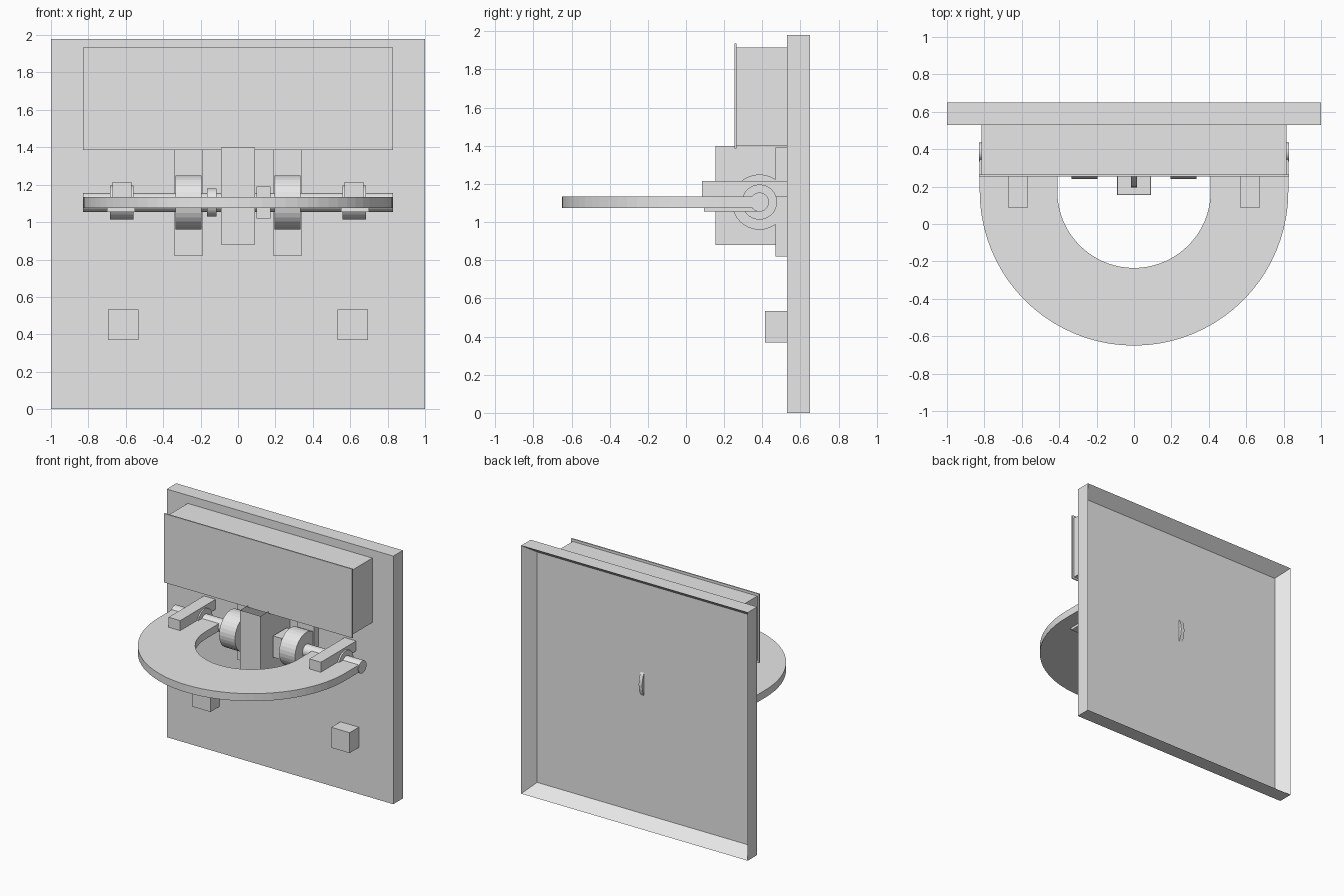
import bpy, bmesh
from math import pi, cos, sin
from mathutils import Matrix, Vector

old = bpy.data.objects.get("Cube")
if old:
    bpy.data.objects.remove(old)

grey = bpy.data.materials.new("light grey")
grey.use_nodes = True
grey.diffuse_color = (0.8, 0.8, 0.8, 1)
grey.node_tree.nodes["Principled BSDF"].inputs["Base Color"].default_value = (0.8, 0.8, 0.8, 1)

AXLE_Y, AXLE_Z = 0.385, 1.105


def finish(name, bm):
    bmesh.ops.recalc_face_normals(bm, faces=bm.faces)
    mesh = bpy.data.meshes.new(name)
    bm.to_mesh(mesh)
    bm.free()
    mesh.materials.append(grey)
    obj = bpy.data.objects.new(name, mesh)
    bpy.context.collection.objects.link(obj)
    return obj


def box_mesh(x, y, z):
    """Box from three (low, high) ranges."""
    bm = bmesh.new()
    bmesh.ops.create_cube(bm, size=1)
    lo, hi = Vector((x[0], y[0], z[0])), Vector((x[1], y[1], z[1]))
    for v in bm.verts:
        v.co = Vector(((lo + hi)[i] / 2 + v.co[i] * (hi - lo)[i] for i in range(3)))
    return bm


def box(name, x, y, z):
    return finish(name, box_mesh(x, y, z))


def disc(name, x, radius, sides=32):
    """Cylinder on the axle line, spanning the x range."""
    bm = bmesh.new()
    place = Matrix.Translation(((x[0] + x[1]) / 2, AXLE_Y, AXLE_Z)) @ Matrix.Rotation(pi / 2, 4, 'Y')
    bmesh.ops.create_cone(bm, cap_ends=True, segments=sides, radius1=radius,
                          radius2=radius, depth=x[1] - x[0], matrix=place)
    return finish(name, bm)


def push_in(bm, axis, border, depth):
    """Inset the face pointing along axis and sink it."""
    bm.normal_update()
    face = max(bm.faces, key=lambda f: f.normal.dot(axis))
    bmesh.ops.inset_region(bm, faces=[face], thickness=border)
    bmesh.ops.translate(bm, verts=face.verts, vec=-axis * depth)


# Wall panel, hollowed at the back
panel = box_mesh((-1, 1), (0.53, 0.65), (0, 1.98))
push_in(panel, Vector((0, 1, 0)), 0.1, 0.1)
finish("wall_panel", panel)

# Upper housing with overlapping front cover
box("housing", (-0.815, 0.815), (0.265, 0.53), (1.4, 1.915))
box("housing_cover", (-0.83, 0.83), (0.255, 0.265), (1.385, 1.935))

# Open-topped centre casing with the thin wheel inside
casing = box_mesh((-0.09, 0.09), (0.155, 0.53), (0.88, 1.4))
push_in(casing, Vector((0, 0, 1)), 0.008, 0.51)
finish("centre_casing", casing)
disc("centre_wheel", (-0.015, 0.015), 0.19)

# Axle, stop collar and sensor block
disc("axle", (-0.83, 0.83), 0.05)
disc("stop_collar", (-0.165, -0.115), 0.075)
box("sensor_block", (0.1, 0.175), (0.3, 0.47), (1.02, 1.19))

# Horseshoe seat
bm = bmesh.new()
steps = 40
arc = [(cos(pi + pi * i / steps), sin(pi + pi * i / steps)) for i in range(steps + 1)]
outline = []
for r, path in ((0.825, arc), (0.41, arc[::-1])):
    side = [(r * c, 0.175 + r * s) for c, s in path]
    outline += [(side[0][0], AXLE_Y)] + side + [(side[-1][0], AXLE_Y)]
outer, inner = outline[:len(outline) // 2], outline[len(outline) // 2:][::-1]
rows = [[bm.verts.new((px, py, z)) for px, py in edge]
        for edge, z in ((outer, 1.075), (inner, 1.075), (inner, 1.135), (outer, 1.135))]
for a in range(4):
    p, q = rows[a], rows[(a + 1) % 4]
    for i in range(len(p) - 1):
        bm.faces.new((p[i], p[i + 1], q[i + 1], q[i]))
for end in (0, -1):
    bm.faces.new([row[end] for row in rows])
finish("seat_ring", bm)

# Mirrored parts
for side, s in (("left", 1), ("right", -1)):
    def span(a, b):
        return tuple(sorted((s * a, s * b)))
    disc(side + "_wheel", span(0.195, 0.335), 0.145)
    disc(side + "_hub", span(0.56, 0.685), 0.092)
    box(side + "_mount_plate", span(0.19, 0.34), (0.47, 0.53), (0.82, 1.39))
    box(side + "_top_bar", span(0.57, 0.672), (0.085, 0.53), (1.135, 1.215))
    box(side + "_lower_bar", span(0.55, 0.7), (0.095, 0.385), (1.055, 1.08))
    box(side + "_bumper", span(0.533, 0.695), (0.415, 0.53), (0.37, 0.533))
